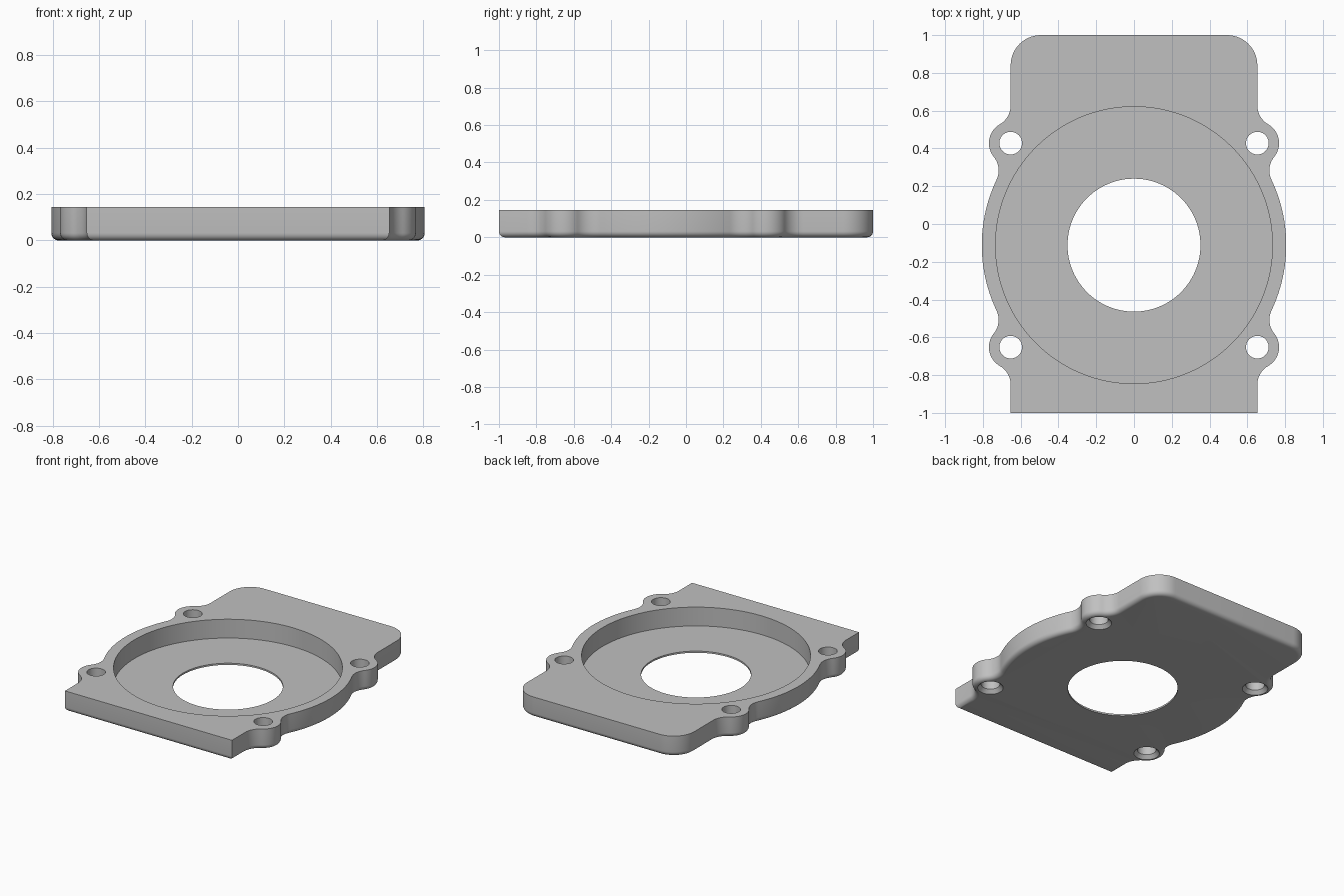
import bpy
import bmesh
from math import pi, cos, sin, atan2, radians
from mathutils import Vector

if "Cube" in bpy.data.objects:
    bpy.data.objects.remove(bpy.data.objects["Cube"])

HEIGHT, FLOOR, ROUND = 0.145, 0.012, 0.032
CENTRE = Vector((0, -0.112))
SIDE, DISC, LUG, BLEND, CORNER = 0.653, 0.806, 0.115, 0.115, 0.16
LUG_DY = 0.54

metal = bpy.data.materials.new("Plain grey metal")
metal.use_nodes = True
grey = (0.53, 0.53, 0.53, 1)
metal.diffuse_color = grey
metal.node_tree.nodes["Principled BSDF"].inputs["Base Color"].default_value = grey


def arc(c, r, a, b, n):
    return [c + r * Vector((cos(a + (b - a) * i / n), sin(a + (b - a) * i / n)))
            for i in range(n + 1)]


def angle(a, b):
    return atan2(b.y - a.y, b.x - a.x)


def side_curve():
    """Upper right edge, relative to the bore centre: disc, lug, straight side."""
    lug = Vector((SIDE, LUG_DY))
    # Blend between disc and lug, tangent to both
    d, r1, r2 = lug.length, DISC + BLEND, LUG + BLEND
    along = (r1 * r1 - r2 * r2 + d * d) / (2 * d)
    u = lug.normalized()
    low = u * along + Vector((u.y, -u.x)) * (r1 * r1 - along * along) ** 0.5
    # Blend between lug and straight side
    high = lug + Vector((BLEND, (r2 * r2 - BLEND * BLEND) ** 0.5))
    zero = Vector((0, 0))
    pts = arc(zero, DISC, 0, angle(zero, low), 14)
    pts += arc(low, BLEND, angle(low, zero) + 2 * pi, angle(low, lug), 12)[1:]
    pts += arc(lug, LUG, angle(lug, low), angle(lug, high), 20)[1:]
    pts += arc(high, BLEND, angle(high, lug) + 2 * pi, pi, 10)[1:]
    return pts


def outline():
    upper = side_curve()
    lower = [Vector((p.x, -p.y)) for p in reversed(upper[1:])]
    right = [Vector((SIDE, -1))] + [p + CENTRE for p in lower + upper]
    right += arc(Vector((SIDE - CORNER, 1 - CORNER)), CORNER, 0, pi / 2, 14)
    return right + [Vector((-p.x, p.y)) for p in reversed(right)]


def inset(pts, dist):
    """Move a counter-clockwise outline inward with mitred corners."""
    out = []
    for i, p in enumerate(pts):
        e1 = (p - pts[i - 1]).normalized()
        e2 = (pts[(i + 1) % len(pts)] - p).normalized()
        n1, n2 = Vector((-e1.y, e1.x)), Vector((-e2.y, e2.x))
        out.append(p + (n1 + n2) * dist / (1 + n1.dot(n2)))
    return out


def loft(name, levels):
    """Solid through (outline, height) levels, listed bottom to top."""
    bm = bmesh.new()
    rings = [[bm.verts.new((p.x, p.y, z)) for p in pts] for pts, z in levels]
    for a, b in zip(rings, rings[1:]):
        for i in range(len(a)):
            j = (i + 1) % len(a)
            bm.faces.new((a[i], a[j], b[j], b[i]))
    bm.faces.new(reversed(rings[0]))
    bm.faces.new(rings[-1])
    mesh = bpy.data.meshes.new(name)
    bm.to_mesh(mesh)
    bm.free()
    mesh.materials.append(metal)
    obj = bpy.data.objects.new(name, mesh)
    bpy.context.collection.objects.link(obj)
    return obj


def turned(name, centre, profile, n):
    return loft(name, [(arc(centre, r, 0, 2 * pi, n)[:-1], z) for r, z in profile])


# Plate with rounded lower edge
edge = outline()
levels = []
for i in range(7):
    a = pi / 2 * i / 6
    levels.append((inset(edge, ROUND * (1 - sin(a))), ROUND * (1 - cos(a))))
plate = loft("mounting_plate", levels + [(edge, HEIGHT)])

# Round recess, central bore and four countersunk screw holes
TOP = HEIGHT + 0.1
cutters = [turned("recess_cutter", CENTRE, [(0.733, FLOOR), (0.733, TOP)], 128),
           turned("bore_cutter", CENTRE, [(0.352, -0.1), (0.352, TOP)], 96)]
for sx in (-1, 1):
    for sy in (-1, 1):
        c = CENTRE + Vector((sx * SIDE, sy * LUG_DY))
        cutters.append(turned("screw_hole_cutter", c, [
            (0.082, -0.1), (0.082, 0), (0.06, 0.025), (0.06, TOP)], 40))

for cutter in cutters:
    mod = plate.modifiers.new(cutter.name, "BOOLEAN")
    mod.operation, mod.solver, mod.object = "DIFFERENCE", "EXACT", cutter
    cutter.hide_render = True

bpy.ops.object.select_all(action="DESELECT")
plate.select_set(True)
bpy.context.view_layer.objects.active = plate
for mod in list(plate.modifiers):
    bpy.ops.object.modifier_apply(modifier=mod.name)
for cutter in cutters:
    bpy.data.objects.remove(cutter)
bpy.ops.object.shade_smooth_by_angle(angle=radians(30))
